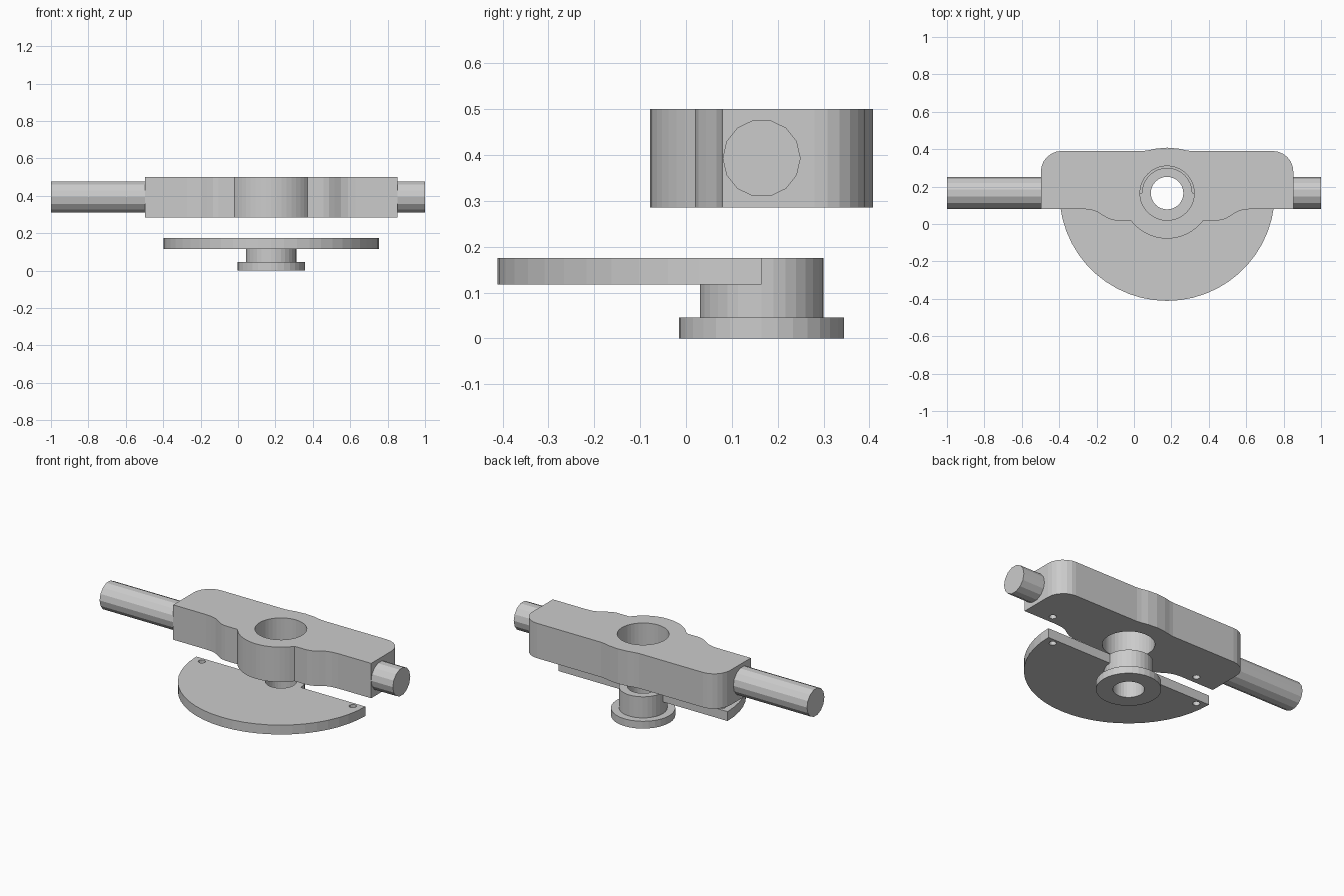
import bpy, bmesh
from math import pi, sin, cos
from mathutils import Matrix, Vector

if "Cube" in bpy.data.objects:
    bpy.data.objects.remove(bpy.data.objects["Cube"])

CX, CY = 0.177, 0.165          # bore axis


def finish(name, bm):
    bmesh.ops.recalc_face_normals(bm, faces=bm.faces)
    me = bpy.data.meshes.new(name)
    bm.to_mesh(me)
    bm.free()
    ob = bpy.data.objects.new(name, me)
    bpy.context.collection.objects.link(ob)
    return ob


def arc(cx, cy, r, a0, a1, n):
    return [(cx + r * cos(a0 + (a1 - a0) * i / n),
             cy + r * sin(a0 + (a1 - a0) * i / n)) for i in range(n + 1)]


def extrude(name, pts, z0, z1):
    bm = bmesh.new()
    f = bm.faces.new([bm.verts.new((x, y, z0)) for x, y in pts])
    r = bmesh.ops.extrude_face_region(bm, geom=[f])
    top = [v for v in r["geom"] if isinstance(v, bmesh.types.BMVert)]
    bmesh.ops.translate(bm, verts=top, vec=(0, 0, z1 - z0))
    return finish(name, bm)


def cut(ob, name, x, y, r, z0, z1, n):
    c = extrude(name, arc(x, y, r, 0, 2 * pi, n)[:-1], z0, z1)
    c.hide_render = True
    c.hide_set(True)
    m = ob.modifiers.new(name, 'BOOLEAN')
    m.operation, m.solver, m.object = 'DIFFERENCE', 'EXACT', c


# handle body: right half outline from front centre to back centre, mirrored
half = arc(CX, CY, 0.243, -pi / 2, -0.64, 8)
half += [(CX + dx, y) for dx, y in ((0.28, 0.02), (0.31, 0.027), (0.34, 0.044),
                                    (0.375, 0.066), (0.41, 0.077), (0.45, 0.08))]
half += [(0.852, 0.08)]
half += arc(0.742, 0.28, 0.11, 0, pi / 2, 6)
half += [(CX + dx, y) for dx, y in ((0.13, 0.39), (0.10, 0.394), (0.06, 0.403), (0, 0.408))]
outline = half + [(2 * CX - x, y) for x, y in reversed(half[1:-1])]
body = extrude("handle_body", outline, 0.285, 0.50)
cut(body, "body_bore_cutter", CX, CY, 0.145, 0.2, 0.6, 40)

# half-round plate, notched around the sleeve
plate = extrude("half_round_plate",
                arc(CX, CY, 0.576, pi, 2 * pi, 26) + arc(CX, CY, 0.135, 2 * pi, pi, 16),
                0.117, 0.175)

# matching pin holes: through the plate, blind in the body
for side in (-1, 1):
    x = CX + side * 0.515
    cut(plate, "plate_pin_cutter", x, 0.13, 0.021, 0.05, 0.22, 12)
    cut(body, "body_pin_cutter", x, 0.13, 0.021, 0.25, 0.37, 12)

# flanged sleeve, turned around the bore axis
bm = bmesh.new()
prof = [(0.087, 0), (0.18, 0), (0.18, 0.045), (0.135, 0.045), (0.135, 0.175), (0.087, 0.175)]
vs = [bm.verts.new((CX + r, CY, z)) for r, z in prof]
es = [bm.edges.new((vs[i], vs[(i + 1) % len(vs)])) for i in range(len(vs))]
bmesh.ops.spin(bm, geom=vs + es, cent=(CX, CY, 0), axis=(0, 0, 1),
               angle=2 * pi, steps=32, use_merge=True)
bmesh.ops.remove_doubles(bm, verts=bm.verts, dist=1e-5)
finish("flanged_sleeve", bm)

# round handle bars, 14 sided
for name, x0, x1 in (("long_bar", -1.0, -0.498), ("short_bar", 0.852, 1.0)):
    bm = bmesh.new()
    rings = [[bm.verts.new((x, CY + 0.085 * cos(2 * pi * i / 14),
                            0.393 + 0.085 * sin(2 * pi * i / 14))) for i in range(14)]
             for x in (x0, x1)]
    for i in range(14):
        j = (i + 1) % 14
        bm.faces.new((rings[0][i], rings[0][j], rings[1][j], rings[1][i]))
    for ring in rings:
        bm.faces.new(ring)
    finish(name, bm)
